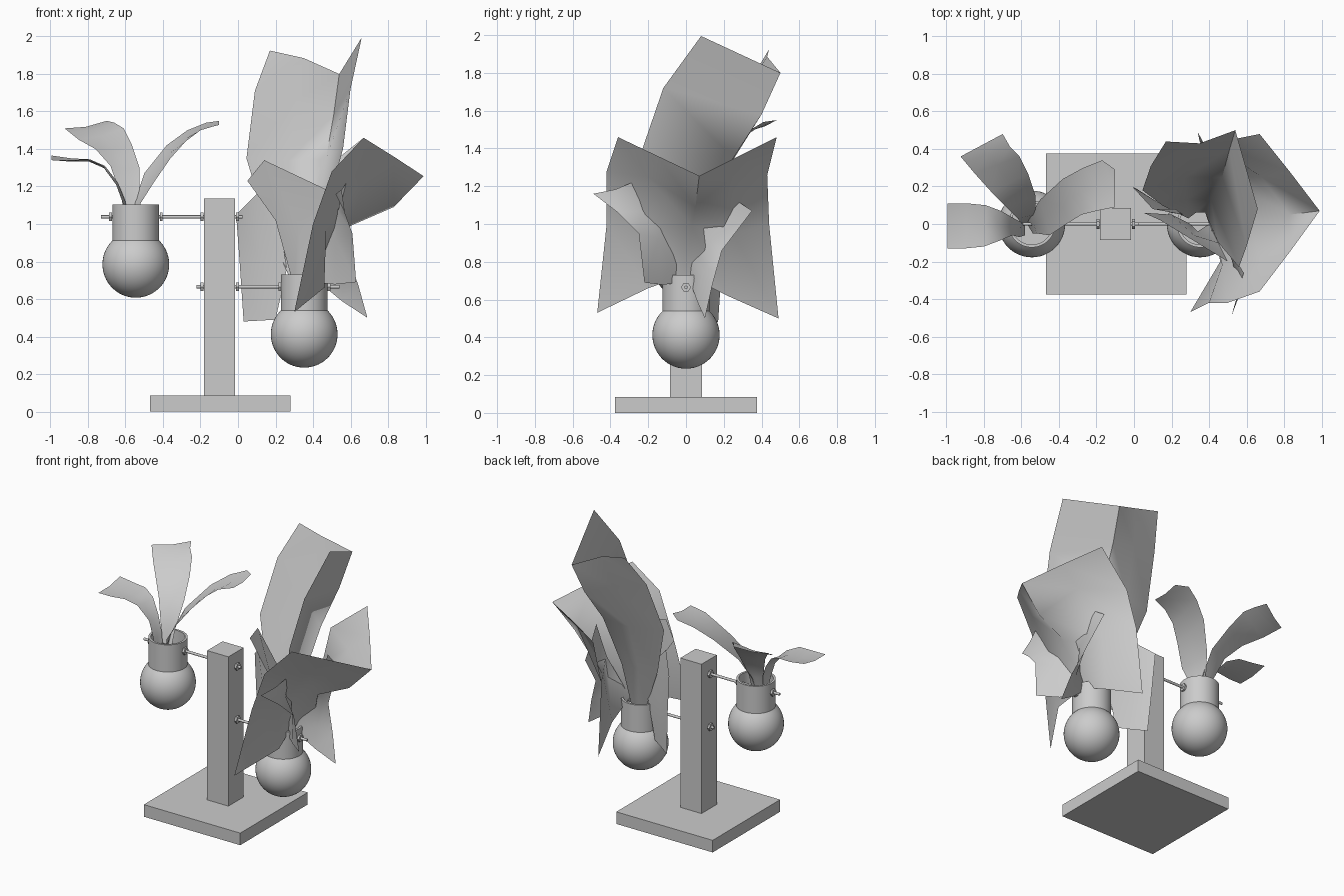
import bpy, bmesh, math
from mathutils import Vector


def finish(name, bm, smooth=True, angle=40):
    me = bpy.data.meshes.new(name)
    bm.to_mesh(me)
    bm.free()
    ob = bpy.data.objects.new(name, me)
    bpy.context.collection.objects.link(ob)
    if smooth:
        bpy.ops.object.select_all(action='DESELECT')
        ob.select_set(True)
        bpy.context.view_layer.objects.active = ob
        bpy.ops.object.shade_smooth_by_angle(angle=math.radians(angle))
    return ob


def box(name, lo, hi):
    bm = bmesh.new()
    bmesh.ops.create_cube(bm, size=1)
    for v in bm.verts:
        v.co = [(a + b) / 2 + c * (b - a) for a, b, c in zip(lo, hi, v.co)]
    return finish(name, bm, False)


def lathe(name, profile, cx, n=48):
    bm = bmesh.new()
    vs = [bm.verts.new((cx + r, 0, z)) for r, z in profile]
    es = [bm.edges.new(p) for p in zip(vs, vs[1:])]
    bmesh.ops.spin(bm, geom=vs + es, cent=(cx, 0, 0), axis=(0, 0, 1),
                   angle=math.tau, steps=n)
    bmesh.ops.remove_doubles(bm, verts=bm.verts, dist=1e-4)
    bmesh.ops.recalc_face_normals(bm, faces=bm.faces)
    return finish(name, bm)


def rod(name, x0, x1, z, r, n=16):
    bpy.ops.mesh.primitive_cylinder_add(vertices=n, radius=r, depth=x1 - x0,
        location=((x0 + x1) / 2, 0, z), rotation=(0, math.pi / 2, 0))
    bpy.context.object.name = name
    bpy.ops.object.shade_smooth_by_angle(angle=math.radians(40))


def sheet(name, rows):
    bm = bmesh.new()
    g = [[bm.verts.new(p) for p in row] for row in rows]
    for a, b in zip(g, g[1:]):
        for i in range(len(a) - 1):
            bm.faces.new((a[i], a[i + 1], b[i + 1], b[i]))
    return finish(name, bm, angle=80)


def leaf(name, path):
    """Slightly cupped strip; path holds (left edge point, right edge point)."""
    rows = []
    for l, r in path:
        l, r = Vector(l), Vector(r)
        rows.append([l, (l + r) / 2 - Vector((0, 0, 0.012)), r])
    return sheet(name, rows)


# stand
box("base_plate", (-.47, -.375, 0), (.28, .375, .085))
box("post", (-.18, -.085, .085), (-.015, .085, 1.135))

# hanging round vases, each on a threaded rod with nuts
for side, cx, cz, x0, x1, nuts in (
        ("left", -.545, .785, -.73, .025, (-.68, -.41, -.192, -.003)),
        ("right", .353, .412, -.22, .54, (-.192, -.003, .222, .485))):
    R, rn = .178, .125
    a0 = math.asin(rn / R)
    prof = [(R * math.sin(t), cz + R * math.cos(t))
            for t in [math.pi - (math.pi - a0) * i / 22 for i in range(23)]]
    prof[0] = (0, cz - R)
    top = cz + .318
    prof += [(rn, top), (rn - .015, top), (rn - .015, cz + .1), (0, cz + .1)]
    lathe(side + "_vase", prof, cx)
    rod(side + "_rod", x0, x1, top - .065, .009)
    for i, x in enumerate(nuts):
        rod(f"{side}_nut_{i}", x - .007, x + .007, top - .065, .026, 6)

# small leaves of the left vase
leaf("left_leaf_back", [((-.60, .0, .95), (-.54, .01, .95)),
     ((-.62, .03, 1.14), (-.525, .05, 1.14)),
     ((-.68, .09, 1.31), (-.525, .15, 1.30)),
     ((-.76, .17, 1.40), (-.565, .27, 1.42)),
     ((-.85, .27, 1.45), (-.61, .36, 1.51)),
     ((-.90, .33, 1.49), (-.66, .41, 1.54)),
     ((-.925, .36, 1.51), (-.70, .48, 1.55))])
leaf("left_leaf_side", [((-.58, -.06, .95), (-.58, .0, .95)),
     ((-.61, -.07, 1.10), (-.60, .01, 1.12)),
     ((-.65, -.06, 1.21), (-.64, .03, 1.22)),
     ((-.72, -.09, 1.31), (-.71, .07, 1.31)),
     ((-.80, -.12, 1.345), (-.79, .10, 1.345)),
     ((-.90, -.13, 1.34), (-.89, .11, 1.35)),
     ((-.995, -.13, 1.34), (-.995, .11, 1.365))])
leaf("left_leaf_right", [((-.57, .0, .95), (-.54, -.05, .95)),
     ((-.55, .05, 1.12), (-.52, -.05, 1.11)),
     ((-.50, .13, 1.27), (-.45, -.06, 1.22)),
     ((-.38, .24, 1.42), (-.36, .0, 1.35)),
     ((-.27, .30, 1.50), (-.28, .05, 1.44)),
     ((-.17, .34, 1.54), (-.20, .07, 1.50)),
     ((-.10, .29, 1.55), (-.10, .09, 1.53))])

# large folded leaves of the right vase
sheet("tall_leaf", [
    [(.29, .03, .68), (.33, .06, .68), (.38, .06, .68), (.40, .0, .68)],
    [(.15, .10, 1.0), (.28, .13, 1.0), (.41, .13, 1.0), (.45, -.10, 1.0)],
    [(.045, .18, 1.35), (.27, .25, 1.34), (.47, .25, 1.35), (.56, -.23, 1.40)],
    [(.09, .31, 1.71), (.31, .37, 1.66), (.51, .40, 1.58), (.60, -.12, 1.72)],
    [(.17, .44, 1.925), (.35, .43, 1.885), (.54, .50, 1.80), (.66, .08, 1.995)]])
sheet("wide_leaf", [
    [(.67, -.36, 1.46), (.83, -.15, 1.36), (.99, .07, 1.255), (.83, .28, 1.36), (.67, .48, 1.46)],
    [(.50, -.42, 1.28), (.68, -.20, 1.25), (.83, .05, 1.09), (.68, .25, 1.25), (.42, .43, 1.26)],
    [(.40, -.42, 1.0), (.47, -.22, .97), (.60, .03, .99), (.47, .25, .95), (.35, .44, 1.0)],
    [(.30, -.47, .53), (.46, -.20, .66), (.42, .0, .73), (.42, .22, .62), (.34, .49, .50)]])
sheet("hanging_leaf", [
    [(-.01, .20, 1.05), (.10, .08, 1.16), (.22, .08, 1.02)],
    [(.01, .19, .78), (.12, .12, .80), (.26, .05, .76)],
    [(.03, .17, .48), (.12, .11, .485), (.20, .06, .49)]])
sheet("front_leaf", [
    [(.30, .0, .66), (.34, -.04, .66), (.40, .0, .66)],
    [(.20, .05, 1.02), (.32, -.06, 1.0), (.45, -.10, 1.0)],
    [(.05, .06, 1.23), (.14, .02, 1.34), (.50, -.20, 1.17)]])
leaf("narrow_leaf", [((.63, -.22, .69), (.40, -.03, .69)),
     ((.61, -.25, .95), (.43, -.04, .92)),
     ((.57, -.36, 1.06), (.50, -.12, 1.10)),
     ((.52, -.49, 1.16), (.585, -.26, 1.23))])
leaf("curled_leaf", [((.42, .02, .70), (.69, .10, .50)),
     ((.47, .03, .80), (.64, .14, .68)),
     ((.56, .08, .99), (.57, .19, .86)),
     ((.60, .14, 1.23), (.54, .35, 1.07))])
